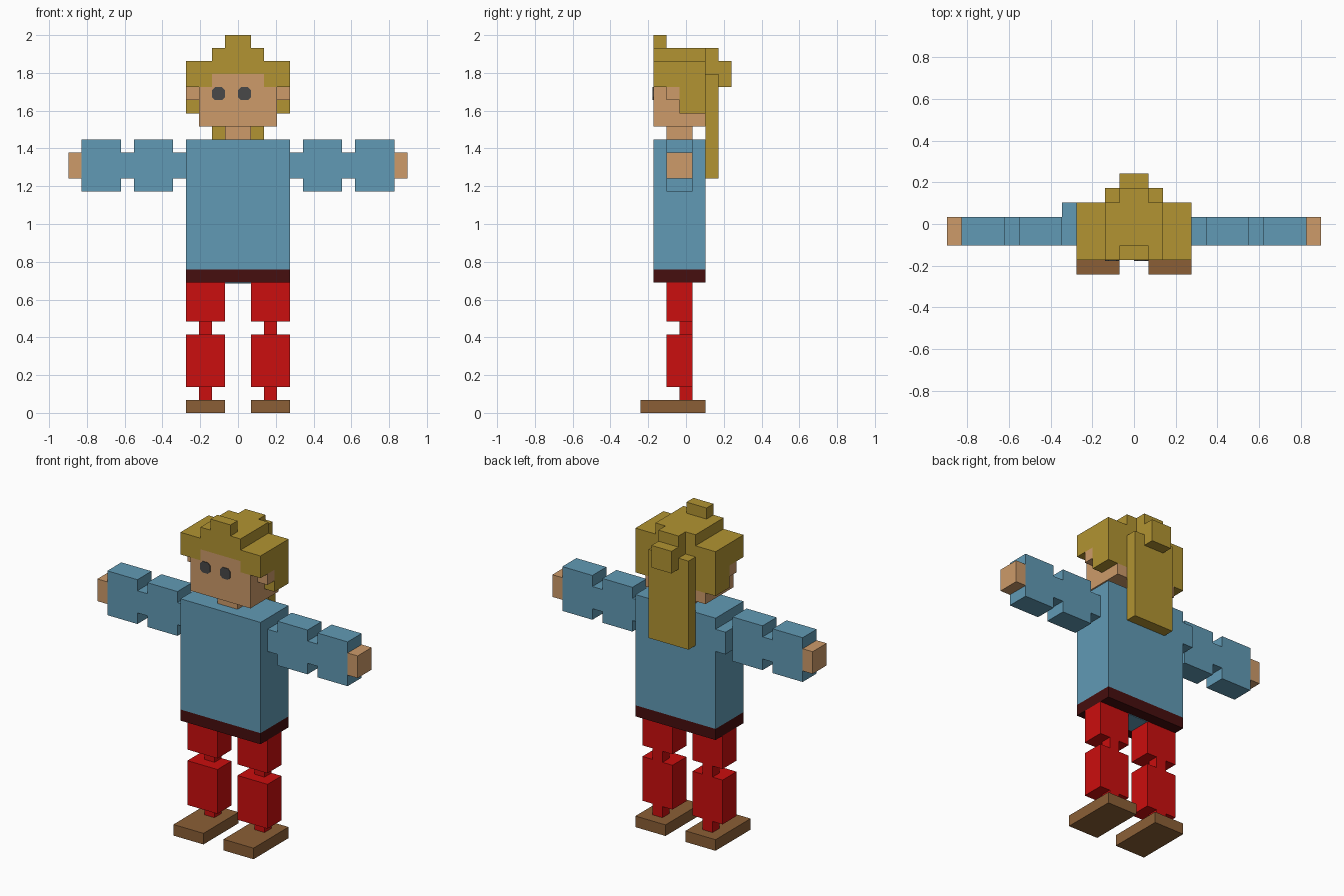
import bpy, bmesh
from mathutils import Vector

if "Cube" in bpy.data.objects:
    bpy.data.objects.remove(bpy.data.objects["Cube"])

U = 2 / 29  # size of one block


def material(name, rgb):
    m = bpy.data.materials.new(name)
    lin = [(c / 255 / 12.92) if c < 11 else ((c / 255 + 0.055) / 1.055) ** 2.4 for c in rgb]
    m.diffuse_color = (*lin, 1)
    m.use_nodes = True
    m.node_tree.nodes["Principled BSDF"].inputs["Base Color"].default_value = m.diffuse_color
    return m


HAIR = material("golden hair", (178, 148, 50))
SKIN = material("skin", (205, 155, 106))
BLUE = material("blue shirt", (97, 154, 181))
RED = material("red trousers", (203, 14, 14))
BELT = material("dark belt", (70, 14, 14))
SHOE = material("brown shoe", (139, 95, 54))
EYE = material("dark eye", (72, 72, 72))


def world(x, y, z):
    return Vector((x * U, (y - 0.5) * U, z * U))


def add_object(name, bm, mat):
    me = bpy.data.meshes.new(name)
    bm.to_mesh(me)
    bm.free()
    me.materials.append(mat)
    ob = bpy.data.objects.new(name, me)
    bpy.context.collection.objects.link(ob)
    return ob


def cells(boxes):
    return {(x, y, z) for x0, x1, y0, y1, z0, z1 in boxes
            for x in range(x0, x1) for y in range(y0, y1) for z in range(z0, z1)}


def mirrored(boxes):
    return [(-b[1], -b[0], *b[2:]) for b in boxes]


def blocks(name, mat, filled):
    """Outer skin of a set of unit blocks, with flat areas merged."""
    bm = bmesh.new()
    for c in filled:
        for axis in range(3):
            for side in (0, 1):
                n = list(c)
                n[axis] += 2 * side - 1
                if tuple(n) in filled:
                    continue
                a, b = (axis + 1) % 3, (axis + 2) % 3
                corners = []
                for da, db in ((0, 0), (1, 0), (1, 1), (0, 1)):
                    p = list(c)
                    p[axis] += side
                    p[a] += da
                    p[b] += db
                    corners.append(bm.verts.new(world(*p)))
                bm.faces.new(corners if side else corners[::-1])
    bmesh.ops.remove_doubles(bm, verts=bm.verts, dist=U * 0.01)
    bmesh.ops.dissolve_limit(bm, angle_limit=0.01, verts=bm.verts, edges=bm.edges)
    return add_object(name, bm, mat)


# Legs and shoes
leg = [(1, 4, -1, 1, 7, 10), (2, 3, 0, 1, 6, 7), (1, 4, -1, 1, 2, 6), (2, 3, 0, 1, 1, 2)]
shoe = [(1, 4, -3, 2, 0, 1)]
# Sleeves and hands
sleeve = [(4, 5, -1, 1, 18, 20), (5, 8, -1, 1, 17, 21),
          (8, 9, -1, 1, 18, 20), (9, 12, -1, 1, 17, 21)]
hand = [(12, 13, -1, 1, 18, 20)]
for name, mat, boxes in (("leg", RED, leg), ("shoe", SHOE, shoe), ("hand", SKIN, hand)):
    blocks("right_" + name, mat, cells(boxes))
    blocks("left_" + name, mat, cells(mirrored(boxes)))
blocks("right_sleeve", BLUE, cells(sleeve))
blocks("left_sleeve", BLUE, cells(mirrored(sleeve) + [(-5, -4, 1, 2, 18, 20)]))

# Body
blocks("belt", BELT, cells([(-4, 4, -2, 2, 10, 11)]))
blocks("torso", BLUE, cells([(-4, 4, -2, 2, 11, 21)]))
blocks("neck", SKIN, cells([(-1, 1, -1, 1, 21, 22)]))

# Hair: sides, crown, tuft, back knot and long tail
side_hair = [(2, 4, -2, 2, 25, 26), (3, 4, 0, 2, 23, 25)]
hair = cells(side_hair + mirrored(side_hair) + [
    (-4, 4, 1, 2, 23, 27), (-4, 4, -2, 2, 26, 27), (-2, 2, -2, 2, 27, 28),
    (-1, 1, -2, -1, 28, 29), (-1, 1, 2, 3, 26, 28), (-1, 1, 3, 4, 25, 27),
    (-2, 2, 2, 3, 18, 26)])
blocks("hair", HAIR, hair)

# Head with ears, fitted under the hair
ear = [(3, 4, -1, 0, 24, 25)]
blocks("head", SKIN, cells([(-3, 3, -2, 2, 22, 26)] + ear + mirrored(ear)) - hair)


def plate(name, mat, outline, normal):
    """Thin plate raised from a flat outline."""
    bm = bmesh.new()
    face = bm.faces.new([bm.verts.new(p) for p in outline])
    new = bmesh.ops.extrude_face_region(bm, geom=[face])["geom"]
    bmesh.ops.translate(bm, vec=Vector(normal) * 0.004,
                        verts=[g for g in new if isinstance(g, bmesh.types.BMVert)])
    bmesh.ops.recalc_face_normals(bm, faces=bm.faces)
    add_object(name, mat=mat, bm=bm)


# Eyes: squares with clipped corners
a, b = 0.5, 0.27
octagon = [(a, b), (b, a), (-b, a), (-a, b), (-a, -b), (-b, -a), (b, -a), (a, -b)]
for name, x in (("left_eye", -1.5), ("right_eye", 0.5)):
    plate(name, EYE, [world(x + dx, -2, 24.5 + dz) for dx, dz in octagon], (0, -1, 0))

# Shirt showing under the belt between the legs
plate("shirt_underside", BLUE,
      [world(x, y, 10) for x, y in ((-1, -1), (1, -1), (1, 1), (-1, 1))], (0, 0, -1))
